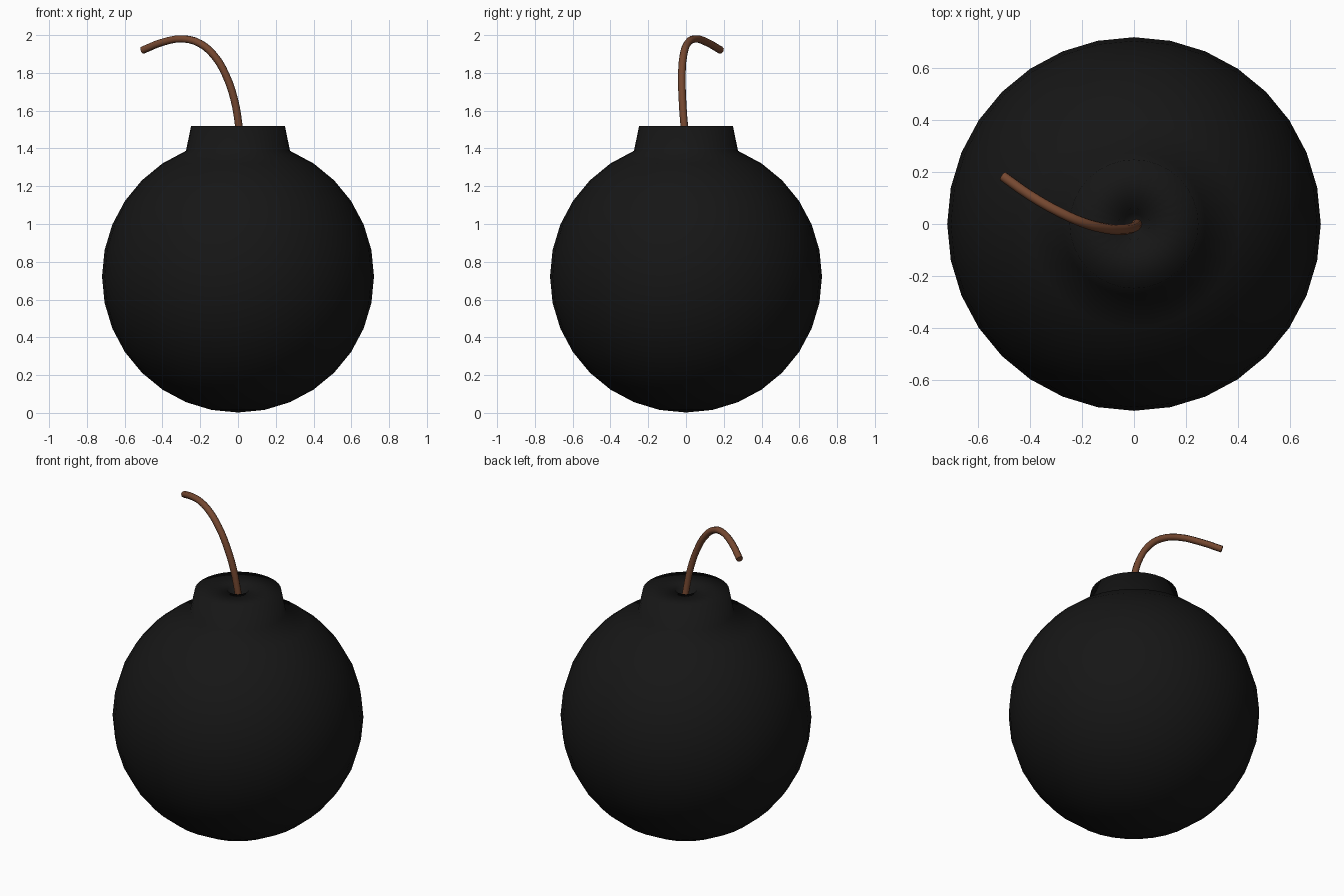
import bpy
import math

if "Cube" in bpy.data.objects:
    bpy.data.objects.remove(bpy.data.objects["Cube"])

SIDES = 32
RADIUS = 0.72
CENTRE_Z = 0.722


def colour(obj, name, rgb):
    mat = bpy.data.materials.new(name)
    mat.diffuse_color = (*rgb, 1)
    mat.use_nodes = True
    mat.node_tree.nodes["Principled BSDF"].inputs["Base Color"].default_value = mat.diffuse_color
    obj.data.materials.append(mat)


def lathe(name, profile):
    """Revolve (radius, z) rings about z; both ends close on a pole."""
    rings = profile[1:-1]
    verts = [(0, 0, profile[0][1])]
    for r, z in rings:
        for i in range(SIDES):
            a = 2 * math.pi * i / SIDES
            verts.append((r * math.cos(a), r * math.sin(a), z))
    verts.append((0, 0, profile[-1][1]))
    last = len(verts) - 1
    faces = []
    for i in range(SIDES):
        j = (i + 1) % SIDES
        faces.append((0, 1 + j, 1 + i))
        for k in range(len(rings) - 1):
            a, b = 1 + k * SIDES, 1 + (k + 1) * SIDES
            faces.append((a + i, a + j, b + j, b + i))
        top = 1 + (len(rings) - 1) * SIDES
        faces.append((top + i, top + j, last))
    mesh = bpy.data.meshes.new(name)
    mesh.from_pydata(verts, [], faces)
    mesh.polygons.foreach_set("use_smooth", [True] * len(faces))
    obj = bpy.data.objects.new(name, mesh)
    bpy.context.collection.objects.link(obj)
    return obj


# Round body, running up into the tapered neck with a small fuse hole
profile = []
for k in range(15):
    a = math.pi * k / 16
    profile.append((RADIUS * math.sin(a), CENTRE_Z - RADIUS * math.cos(a)))
profile += [(0.248, 1.52), (0.06, 1.52), (0.04, 1.45), (0, 1.45)]
body = lathe("bomb_body", profile)
colour(body, "black_iron", (0.008, 0.008, 0.008))

# Curved fuse
path = [(0.012, 0.0, 1.44), (0.003, -0.01, 1.53), (-0.02, -0.019, 1.66),
        (-0.065, -0.022, 1.79), (-0.125, -0.014, 1.89), (-0.20, 0.007, 1.955),
        (-0.29, 0.047, 1.98), (-0.40, 0.11, 1.962), (-0.505, 0.184, 1.92)]
curve = bpy.data.curves.new("fuse", "CURVE")
curve.dimensions = "3D"
curve.bevel_depth = 0.02
curve.bevel_resolution = 2
curve.resolution_u = 3
curve.use_fill_caps = True
spline = curve.splines.new("BEZIER")
spline.bezier_points.add(len(path) - 1)
for point, co in zip(spline.bezier_points, path):
    point.co = co
    point.handle_left_type = point.handle_right_type = "AUTO"
fuse = bpy.data.objects.new("fuse", curve)
bpy.context.collection.objects.link(fuse)
colour(fuse, "brown_cord", (0.18, 0.065, 0.03))
